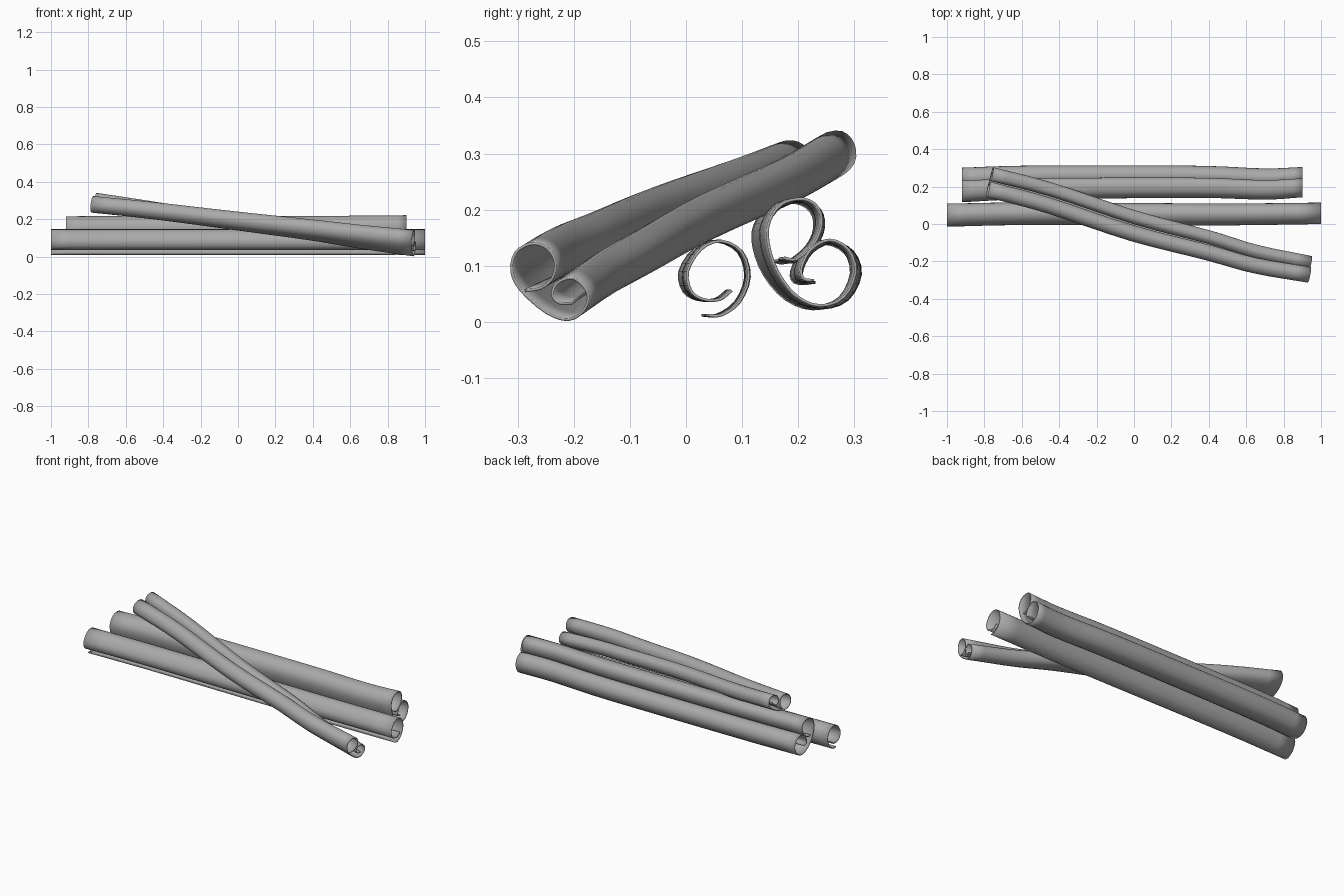
import bpy
from math import sin, cos, radians
from mathutils import Vector

cube = bpy.data.objects.get("Cube")
if cube:
    bpy.data.objects.remove(cube, do_unlink=True)

# One plain colour for the bark
bark = bpy.data.materials.new("bark_grey")
bark.use_nodes = True
colour = (0.4, 0.4, 0.4, 1)
bark.diffuse_color = colour
bark.node_tree.nodes["Principled BSDF"].inputs["Base Color"].default_value = colour


def smooth_path(points, steps):
    """Pass a smooth curve through the points."""
    pts = [Vector(p) for p in points]
    pts = [2 * pts[0] - pts[1]] + pts + [2 * pts[-1] - pts[-2]]
    result = []
    for a, b, c, d in zip(pts, pts[1:], pts[2:], pts[3:]):
        for i in range(steps):
            t = i / steps
            result.append(b + t * ((c - a) + t * (
                (2 * a - 5 * b + 4 * c - d) + t * (3 * b - a - 3 * c + d))) / 2)
    return result + [pts[-2]]


def curled_stick(name, profile, centre, path, widths, twist=0, yaw=0, pitch=0):
    """Loft a curled open profile (thousandths of a unit) along a path."""
    section = smooth_path([(Vector(p) - Vector(centre)) / 1000 for p in profile], 3)
    stations = smooth_path(path, 4)
    n = len(section)
    verts, faces = [], []
    for i, station in enumerate(stations):
        t = i / (len(stations) - 1)
        width = widths[0] + (widths[1] - widths[0]) * t
        angle = radians(twist) * (1 - t)
        for p in section:
            u = width * p.x * cos(angle) - p.y * sin(angle)
            w = width * p.x * sin(angle) + p.y * cos(angle)
            offset = Vector((u * sin(yaw) + w * pitch, u * cos(yaw), w))
            verts.append(station + offset)
    for i in range(len(stations) - 1):
        for j in range(n - 1):
            k = i * n + j
            faces.append((k, k + 1, k + n + 1, k + n))
    mesh = bpy.data.meshes.new(name)
    mesh.from_pydata(verts, [], faces)
    mesh.materials.append(bark)
    obj = bpy.data.objects.new(name, mesh)
    bpy.context.collection.objects.link(obj)

    # Smooth rolled bark with crisp cut edges
    bpy.ops.object.select_all(action="DESELECT")
    obj.select_set(True)
    bpy.context.view_layer.objects.active = obj
    bpy.ops.object.shade_smooth_by_angle(angle=radians(50))
    thickness = obj.modifiers.new("bark_thickness", "SOLIDIFY")
    thickness.thickness = 0.005
    thickness.offset = 0
    return obj


# Single roll with a loose tail underneath
curled_stick(
    "single_curl_stick",
    [(28, 12), (55, 12), (90, 35), (109, 80), (95, 125), (55, 144), (15, 130),
     (-12, 90), (-5, 55), (20, 40), (52, 40), (75, 56)],
    (48, 80),
    [(-1, .047, .08), (-.6, .055, .08), (0, .053, .08), (.5, .051, .08), (1, .057, .08)],
    (.97, .9))

# Double roll lying beside it
curled_stick(
    "double_curl_stick",
    [(160, 110), (185, 108), (222, 135), (238, 170), (230, 200), (200, 215),
     (155, 207), (127, 175), (125, 135), (145, 85), (185, 42), (235, 25),
     (285, 40), (310, 85), (295, 125), (255, 142), (215, 125), (195, 92),
     (200, 73), (222, 70)],
    (218, 115),
    [(-.92, .21, .113), (-.6, .223, .115), (0, .227, .115), (.4, .226, .115),
     (.7, .215, .117), (.9, .225, .119)],
    (.96, .84))

# Slimmer double roll resting across the other two
curled_stick(
    "crossing_stick",
    [(-290, 56), (-262, 60), (-240, 78), (-235, 108), (-252, 133), (-280, 139),
     (-307, 123), (-314, 90), (-297, 56), (-250, 16), (-210, 4), (-182, 22),
     (-176, 52), (-202, 78), (-232, 69), (-240, 48), (-228, 34), (-205, 33)],
    (-245, 70),
    [(-.77, .225, .29), (-.45, .14, .25), (0, -.01, .19), (.4, -.115, .14),
     (.65, -.188, .105), (.94, -.243, .07)],
    (1, 1), twist=57, yaw=.2, pitch=.12)
